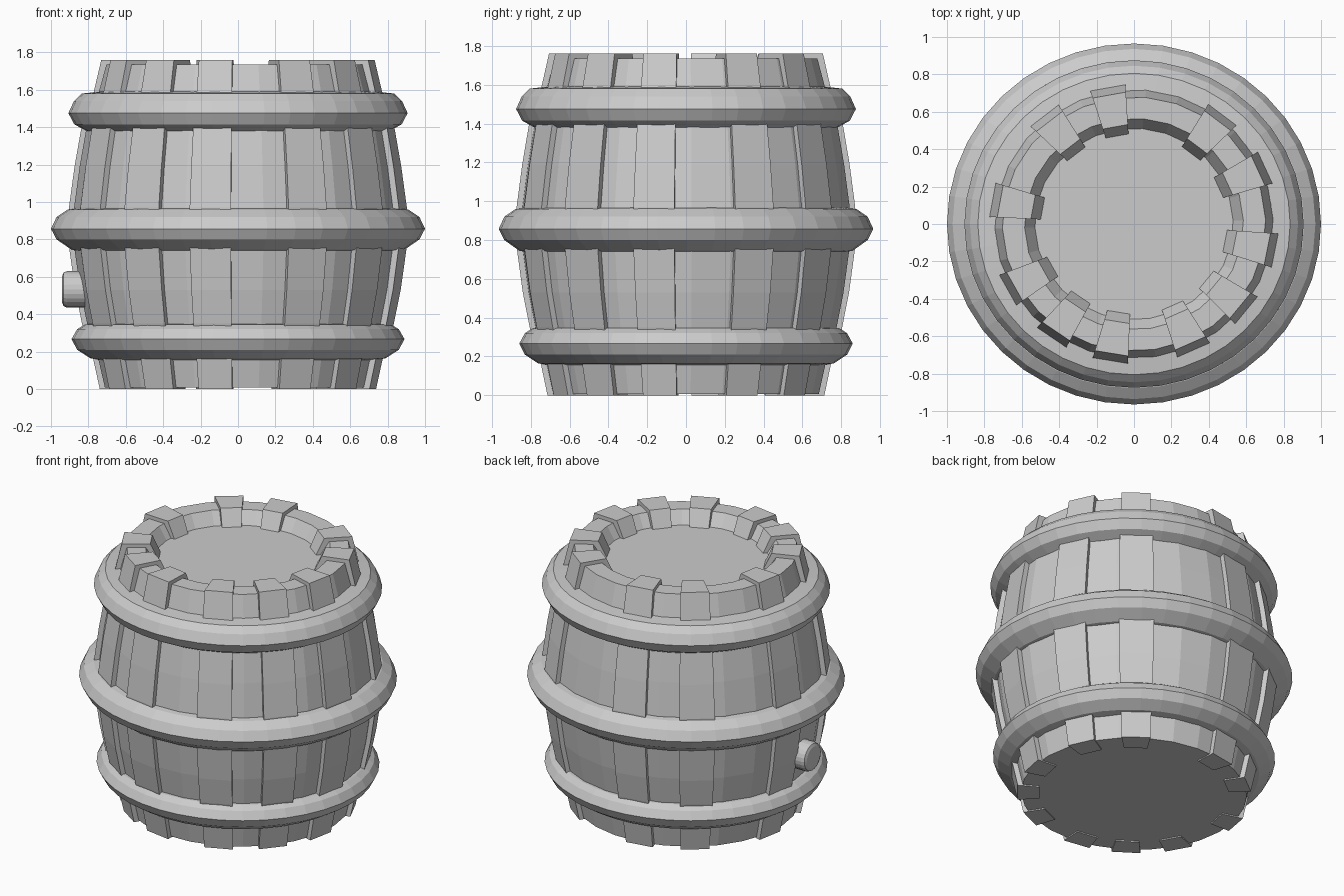
import bpy, bmesh, math
from mathutils import Matrix

if "Cube" in bpy.data.objects:
    bpy.data.objects.remove(bpy.data.objects["Cube"])

Y_SCALE = 0.965  # the barrel is slightly oval


def finish(name, bm):
    bmesh.ops.remove_doubles(bm, verts=bm.verts, dist=1e-5)
    bmesh.ops.recalc_face_normals(bm, faces=bm.faces)
    me = bpy.data.meshes.new(name)
    bm.to_mesh(me)
    bm.free()
    ob = bpy.data.objects.new(name, me)
    bpy.context.collection.objects.link(ob)
    return ob


def lathe(name, profile, sides, closed=False, phase=0.0):
    """Turn an (r, z) profile around z; zero-radius ends merge at the axis."""
    bm = bmesh.new()
    rings = []
    for i in range(sides):
        a = phase + 2 * math.pi * i / sides
        rings.append([bm.verts.new((r * math.cos(a), r * math.sin(a) * Y_SCALE, z))
                      for r, z in profile])
    n = len(profile)
    for i in range(sides):
        p, q = rings[i], rings[(i + 1) % sides]
        for j in range(n if closed else n - 1):
            k = (j + 1) % n
            bm.faces.new((p[j], q[j], q[k], p[k]))
    return finish(name, bm)


# Outer curve of the raised staves, bottom to top
curve = [(0.74, 0.0), (0.775, 0.16), (0.835, 0.35), (0.872, 0.53), (0.903, 0.75),
         (0.905, 0.97), (0.875, 1.19), (0.838, 1.40), (0.772, 1.59), (0.732, 1.76)]

# Body with sunken lid
wall = [(r - 0.028, min(max(z, 0.008), 1.735)) for r, z in curve]
lathe("barrel_body", [(0, 0.008)] + wall + [(0.585, 1.735), (0.53, 1.65), (0, 1.65)],
      26, phase=math.radians(2))

# Raised staves, full height, proud of the wall inside and out
section = curve + [(0.552, 1.76), (0.495, 1.64), (0.495, 1.58), (0.60, 1.50),
                   (0.60, 0.15), (0.60, 0.0)]
HALF = math.radians(7.1)
for i, deg in enumerate([24, 52, 100.5, 128.5, 170, 208.5, 235, 260.5, 294.5, 321.5, 349]):
    bm = bmesh.new()
    a = math.radians(deg)
    sides = [[bm.verts.new((r * math.cos(a + s), r * math.sin(a + s) * Y_SCALE, z))
              for r, z in section] for s in (-HALF, HALF)]
    n = len(section)
    for j in range(n):
        k = (j + 1) % n
        bm.faces.new((sides[0][j], sides[1][j], sides[1][k], sides[0][k]))
    bm.faces.new(sides[0])
    bm.faces.new(sides[1][::-1])
    finish(f"stave_{i + 1}", bm)

# Hoops with faceted rounded section
hoops = {
    "lower_hoop": [(0.74, 0.155), (0.79, 0.165), (0.86, 0.21), (0.89, 0.267),
                   (0.86, 0.32), (0.82, 0.345), (0.77, 0.35)],
    "middle_hoop": [(0.84, 0.735), (0.89, 0.745), (0.97, 0.80), (1.0, 0.857),
                    (0.97, 0.92), (0.91, 0.96), (0.85, 0.97)],
    "upper_hoop": [(0.76, 1.375), (0.81, 1.38), (0.875, 1.415), (0.907, 1.475),
                   (0.877, 1.54), (0.835, 1.58), (0.74, 1.59)],
}
for name, profile in hoops.items():
    lathe(name, profile, 40, closed=True)

# Plug on the left side
bm = bmesh.new()
bmesh.ops.create_cone(bm, cap_ends=True, segments=24, radius1=0.097, radius2=0.097, depth=0.2)
rim = [e for e in bm.edges if all(v.co.z > 0 for v in e.verts)]
bmesh.ops.bevel(bm, geom=rim, offset=0.025, segments=2, profile=0.5, affect='EDGES')
bm.transform(Matrix.Translation((-0.84, -0.04, 0.533)) @ Matrix.Rotation(-math.pi / 2, 4, 'Y'))
finish("plug", bm)
